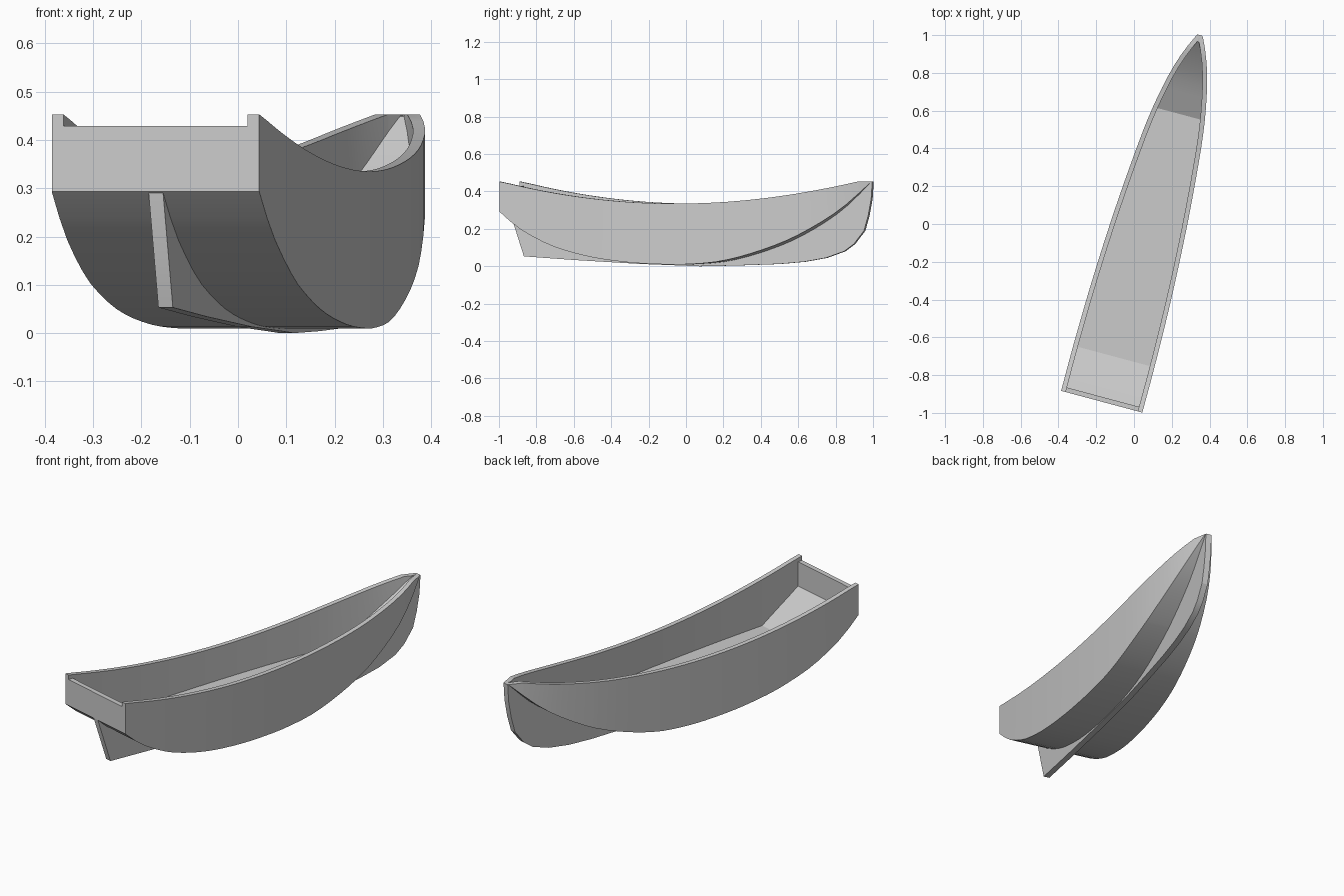
import bpy, bmesh, math
from mathutils import Matrix

if "Cube" in bpy.data.objects:
    bpy.data.objects.remove(bpy.data.objects["Cube"])

# Boat frame: length along local y, rotated 15 degrees about z
PLACE = Matrix.Rotation(math.radians(-15), 4, 'Z') @ Matrix.Translation((0.0784, 0, 0))
STERN, BOW, WALL = -0.953, 1.05, 0.025

HALF_WIDTH = [(-0.953, .2225), (-0.7, .2225), (-0.335, .215), (0.07, .195), (0.45, .164),
              (0.625, .142), (0.8, .108), (0.9, .08), (0.98, .05), (1.05, .018)]
BOTTOM = [(-0.953, .293), (-0.85, .207), (-0.7, .125), (-0.6, .088), (-0.43, .046), (-0.22, .019),
          (-0.03, .01), (0.1, .012), (0.25, .026), (0.42, .067), (0.62, .14), (0.8, .238),
          (0.92, .325), (1.05, .45)]
FLOOR = [(-0.953, .318), (-0.928, .30), (-0.705, .16), (0.625, .16), (0.8, .262),
         (0.91, .345), (1.02, .449), (1.05, .453)]


def curve(pts, u, smooth=True):
    """Interpolate a profile, with cubic tangents when smooth."""
    u = min(max(u, pts[0][0]), pts[-1][0])
    i = max(k for k in range(len(pts) - 1) if pts[k][0] <= u + 1e-9)

    def slope(k):
        a, b = pts[max(k - 1, 0)], pts[min(k + 1, len(pts) - 1)]
        return (b[1] - a[1]) / (b[0] - a[0])
    (x0, y0), (x1, y1) = pts[i], pts[i + 1]
    h = x1 - x0
    t = (u - x0) / h
    if not smooth:
        return y0 + t * (y1 - y0)
    return ((2*t**3 - 3*t*t + 1) * y0 + (t**3 - 2*t*t + t) * h * slope(i)
            + (3*t*t - 2*t**3) * y1 + (t**3 - t*t) * h * slope(i + 1))


def sheer(u):
    return min(.453, .335 + .118 * ((u - .02) / .965) ** 2)


def make(name, verts, faces):
    me = bpy.data.meshes.new(name)
    me.from_pydata(verts, [], faces)
    bm = bmesh.new()
    bm.from_mesh(me)
    bmesh.ops.recalc_face_normals(bm, faces=bm.faces)
    bm.transform(PLACE)
    bm.to_mesh(me)
    bm.free()
    ob = bpy.data.objects.new(name, me)
    bpy.context.collection.objects.link(ob)
    bpy.ops.object.select_all(action='DESELECT')
    ob.select_set(True)
    bpy.context.view_layer.objects.active = ob
    bpy.ops.object.shade_smooth_by_angle(angle=math.radians(20))
    return ob


def loft(name, rings):
    n = len(rings[0])
    verts = [v for r in rings for v in r]
    faces = [(i*n + j, i*n + (j+1) % n, (i+1)*n + (j+1) % n, (i+1)*n + j)
             for i in range(len(rings) - 1) for j in range(n)]
    # end caps as strips across the U-shaped section
    for o in (0, (len(rings) - 1) * n):
        faces += [tuple(o + j for j in q) for q in ((0, 1, 2, 3), (0, 3, 4, 7), (4, 5, 6, 7))]
    return make(name, verts, faces)


# Hull: plumb sides, curved bottom, sweeping rim and flat inner floor with ramps
stations = sorted([STERN + (BOW - STERN) * i / 32 for i in range(33)] + [-0.705, 0.625, 0.985, 1.02])
rings = []
for u in stations:
    w, zs = curve(HALF_WIDTH, u), sheer(u)
    slope = (curve(HALF_WIDTH, u + .01) - curve(HALF_WIDTH, u - .01)) / .02
    wi = max(w - WALL * math.hypot(1, slope), .003)
    zb = curve(BOTTOM, u)
    zf = min(max(curve(FLOOR, u, False), zb + .004), zs - .0005)
    right = [(w, u, zb), (w, u, zs), (wi, u, zs), (wi, u, zf)]
    rings.append(right + [(-x, y, z) for x, y, z in reversed(right)])
loft("hull", rings)

# Transom: low stern board between the side posts
w = .2225 - WALL + .002
box = [(x, y, z) for x in (-w, w) for y in (STERN, STERN + WALL) for z in (.295, .429)]
make("transom", box, [(0, 1, 3, 2), (4, 6, 7, 5), (0, 4, 5, 1), (2, 3, 7, 6), (0, 2, 6, 4), (1, 5, 7, 3)])

# Keel: thin fin from the stern skeg to the bow stem
lower = [(-0.951, .293), (-0.872, .053), (-0.6, .034), (-0.24, .013), (0, .004), (0.1, 0), (0.3, .004),
         (0.54, .012), (0.68, .024), (0.8, .045), (0.9, .08), (0.955, .12), (1.01, .19),
         (1.033, .27), (1.05, .36), (1.056, .453)]
us = [p[0] for p in lower]
lows = [(u, z) for u, z in lower]
tops = [(u, min(curve(BOTTOM, u) + .006, .453)) for u in us[:-1]] + [(1.04, .453)]
t = .0155
verts, faces, n = [], [], len(us)
for (u, z), (ut, zt) in zip(lows, tops):
    verts += [(-t, u, z), (t, u, z), (t, ut, zt), (-t, ut, zt)]
for i in range(n - 1):
    faces += [(i*4 + j, i*4 + (j+1) % 4, i*4 + 4 + (j+1) % 4, i*4 + 4 + j) for j in range(4)]
faces += [(0, 1, 2, 3), tuple((n-1)*4 + j for j in range(4))]
make("keel", verts, faces)
